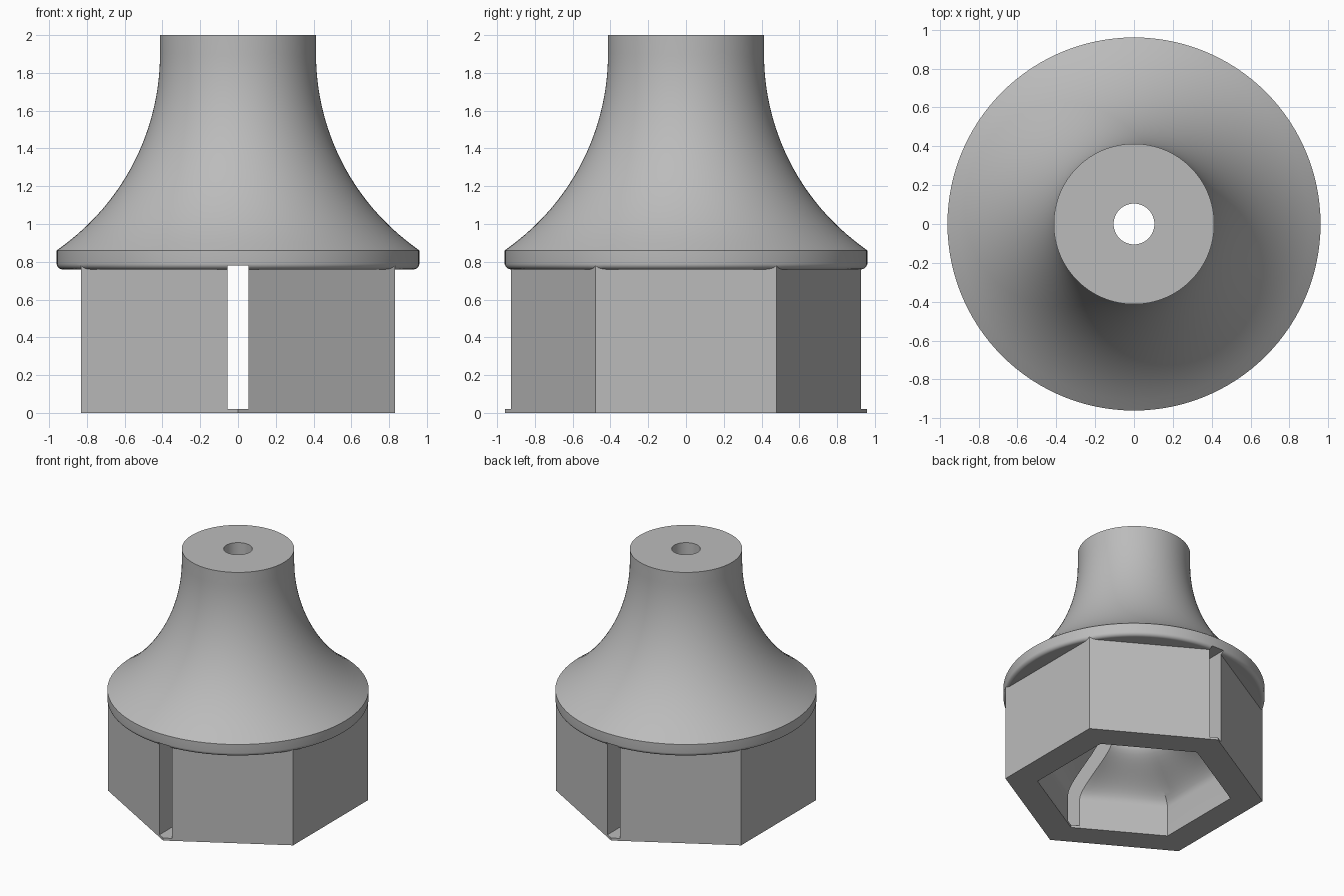
import bpy
import bmesh
import math
from math import radians, cos, sin, sqrt

default = bpy.data.objects.get("Cube")
if default:
    bpy.data.objects.remove(default, do_unlink=True)

grey = bpy.data.materials.new("plain grey")
grey.use_nodes = True
grey.diffuse_color = (0.5, 0.5, 0.5, 1)
grey.node_tree.nodes["Principled BSDF"].inputs["Base Color"].default_value = (0.5, 0.5, 0.5, 1)


def hex_factor(angle):
    """Distance to a hexagon's edge, for a corner distance of one."""
    return cos(radians(30)) / cos(radians((angle + 30) % 60 - 30))


def loft(name, rings, sides, start=0):
    """Closed solid through rings of (radius, z, hexagon share)."""
    bm = bmesh.new()
    loops = []
    for radius, z, share in rings:
        loop = []
        for i in range(sides):
            angle = start + 360 * i / sides
            r = radius * (1 - share + share * hex_factor(angle))
            loop.append(bm.verts.new((r * cos(radians(angle)), r * sin(radians(angle)), z)))
        loops.append(loop)
    for low, high in zip(loops, loops[1:]):
        for i in range(sides):
            j = (i + 1) % sides
            bm.faces.new((low[i], low[j], high[j], high[i]))
    bm.faces.new(loops[0][::-1])
    bm.faces.new(loops[-1])
    mesh = bpy.data.meshes.new(name)
    bm.to_mesh(mesh)
    bm.free()
    mesh.materials.append(grey)
    obj = bpy.data.objects.new(name, mesh)
    bpy.context.collection.objects.link(obj)
    return obj


def combine(target, tool, operation):
    mod = target.modifiers.new(operation, 'BOOLEAN')
    mod.operation = operation
    mod.solver = 'EXACT'
    mod.object = tool
    bpy.context.view_layer.objects.active = target
    bpy.ops.object.modifier_apply(modifier=mod.name)
    bpy.data.objects.remove(tool, do_unlink=True)


# Flared neck: rounded lower rim, straight band, concave arc, short collar
rim, neck, arc_radius, arc_top = 0.96, 0.413, 1.26, 1.9
profile = []
for i in range(7):
    a = radians(15 * i)
    profile.append((rim - 0.03 + 0.03 * sin(a), 0.79 - 0.03 * cos(a), 0))
profile.append((rim, 0.86, 0))
for i in range(1, 25):
    z = 0.86 + (arc_top - 0.86) * i / 24
    r = neck + arc_radius - sqrt(arc_radius ** 2 - (arc_top - z) ** 2)
    profile.append((r, z, 0))
profile.append((neck, 2, 0))
body = loft("flared_hex_socket", profile, 120)

# Hexagonal base
base = loft("hex_base", [(0.959, 0, 0), (0.959, 0.82, 0)], 6, 30)
combine(body, base, 'UNION')

# Hollow: hexagonal mouth easing into a round throat
hollow = [(0.72, -0.1, 1), (0.72, 0.24, 1)]
for i in range(1, 15):
    t = i / 14
    ease = t * t * (3 - 2 * t)
    hollow.append((0.72 - 0.4 * ease, 0.24 + 0.34 * t, 1 - ease))
hollow += [(0.31, 0.7, 0), (0.29, 0.8, 0), (0.105, 0.98, 0), (0.105, 2.1, 0)]
combine(body, loft("hollow_cutter", hollow, 72), 'DIFFERENCE')

# Slot through the front and back corners
bpy.ops.mesh.primitive_cube_add(size=1, location=(0, 0, 0.4))
slot = bpy.context.object
slot.name = "slot_cutter"
slot.scale = (0.11, 2.4, 0.76)
combine(body, slot, 'DIFFERENCE')

# Smooth shading with crisp edges
bpy.ops.object.select_all(action='DESELECT')
body.select_set(True)
bpy.context.view_layer.objects.active = body
bpy.ops.object.shade_smooth_by_angle(angle=radians(28))
